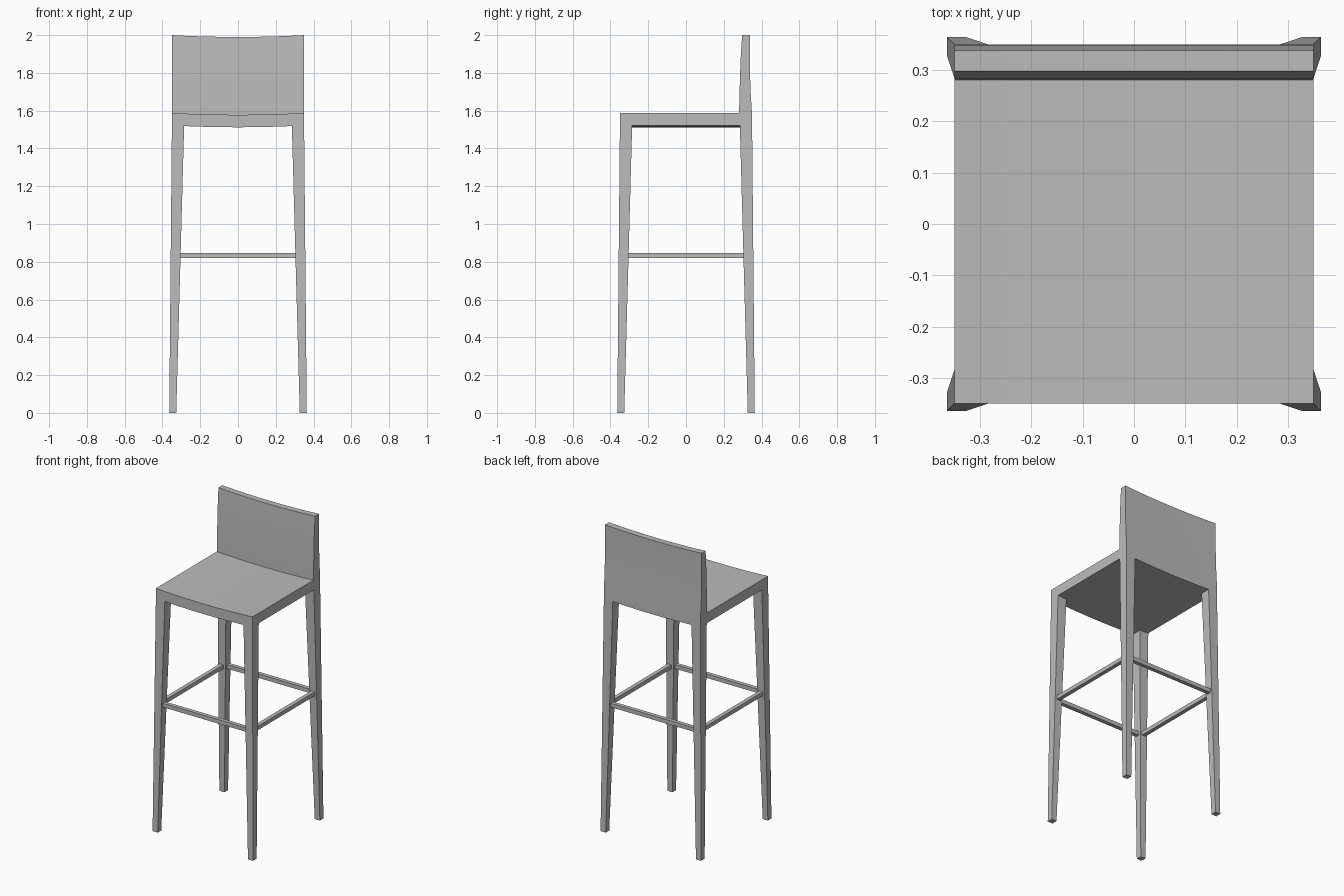
import bpy
import bmesh
import math

if "Cube" in bpy.data.objects:
    bpy.data.objects.remove(bpy.data.objects["Cube"], do_unlink=True)

# Single matte grey finish
grey = bpy.data.materials.new("matte_grey")
grey.use_nodes = True
color = (0.5, 0.5, 0.5, 1)
grey.diffuse_color = color
grey.node_tree.nodes["Principled BSDF"].inputs["Base Color"].default_value = color


def finish(name, bm, smooth=False):
    bmesh.ops.recalc_face_normals(bm, faces=bm.faces[:])
    mesh = bpy.data.meshes.new(name)
    bm.to_mesh(mesh)
    bm.free()
    mesh.materials.append(grey)
    obj = bpy.data.objects.new(name, mesh)
    bpy.context.collection.objects.link(obj)
    if smooth:
        bpy.ops.object.select_all(action="DESELECT")
        obj.select_set(True)
        bpy.context.view_layer.objects.active = obj
        bpy.ops.object.shade_smooth_by_angle(angle=math.radians(30))
    return obj


def loft(name, loops, smooth=False):
    """Skin matching closed loops of points and cap both ends."""
    bm = bmesh.new()
    rings = [[bm.verts.new(p) for p in loop] for loop in loops]
    for a, b in zip(rings, rings[1:]):
        for i in range(len(a)):
            j = (i + 1) % len(a)
            bm.faces.new((a[i], a[j], b[j], b[i]))
    bm.faces.new(rings[0])
    bm.faces.new(rings[-1])
    return finish(name, bm, smooth)


# Seat and backrest: L-shaped side profile (y, z) swept across a gentle sag
HALF = 0.35
SAG = 0.01
SEGMENTS = 8
profile = [(-HALF, 1.522), (-HALF, 1.588), (0.281, 1.588), (0.284, 1.72),
           (0.289, 1.87), (0.297, 2.0), (0.338, 2.0), (0.338, 1.83),
           (0.342, 1.7), (0.349, 1.588), (HALF, 1.522)]
sections = []
for s in range(SEGMENTS + 1):
    t = 2 * s / SEGMENTS - 1
    drop = SAG * (1 - t * t)
    sections.append([(t * HALF, y, z - drop) for y, z in profile])
loft("seat_and_backrest", sections, smooth=True)


# Legs: square, tapered and splayed slightly outward
def leg_ring(sx, sy, inner, outer, z):
    return [(sx * a, sy * b, z) for a, b in
            ((inner, inner), (outer, inner), (outer, outer), (inner, outer))]


for sy, end in ((-1, "front"), (1, "back")):
    for sx, side in ((-1, "right"), (1, "left")):
        loft(f"{end}_{side}_leg", [leg_ring(sx, sy, 0.327, 0.364, 0),
                                   leg_ring(sx, sy, 0.285, HALF, 1.522)])

# Footrest rails: thin square bars running between the legs
RAIL = 0.026
RAIL_OFFSET = 0.331
for name, turn in (("front", 0), ("left", 1), ("back", 2), ("right", 3)):
    bm = bmesh.new()
    bmesh.ops.create_cube(bm, size=1)
    bmesh.ops.scale(bm, verts=bm.verts, vec=(0.63, RAIL, RAIL))
    rail = finish(f"{name}_footrest_rail", bm)
    angle = turn * math.pi / 2
    rail.rotation_euler.z = angle
    rail.location = (RAIL_OFFSET * math.sin(angle),
                     -RAIL_OFFSET * math.cos(angle), 0.833)
